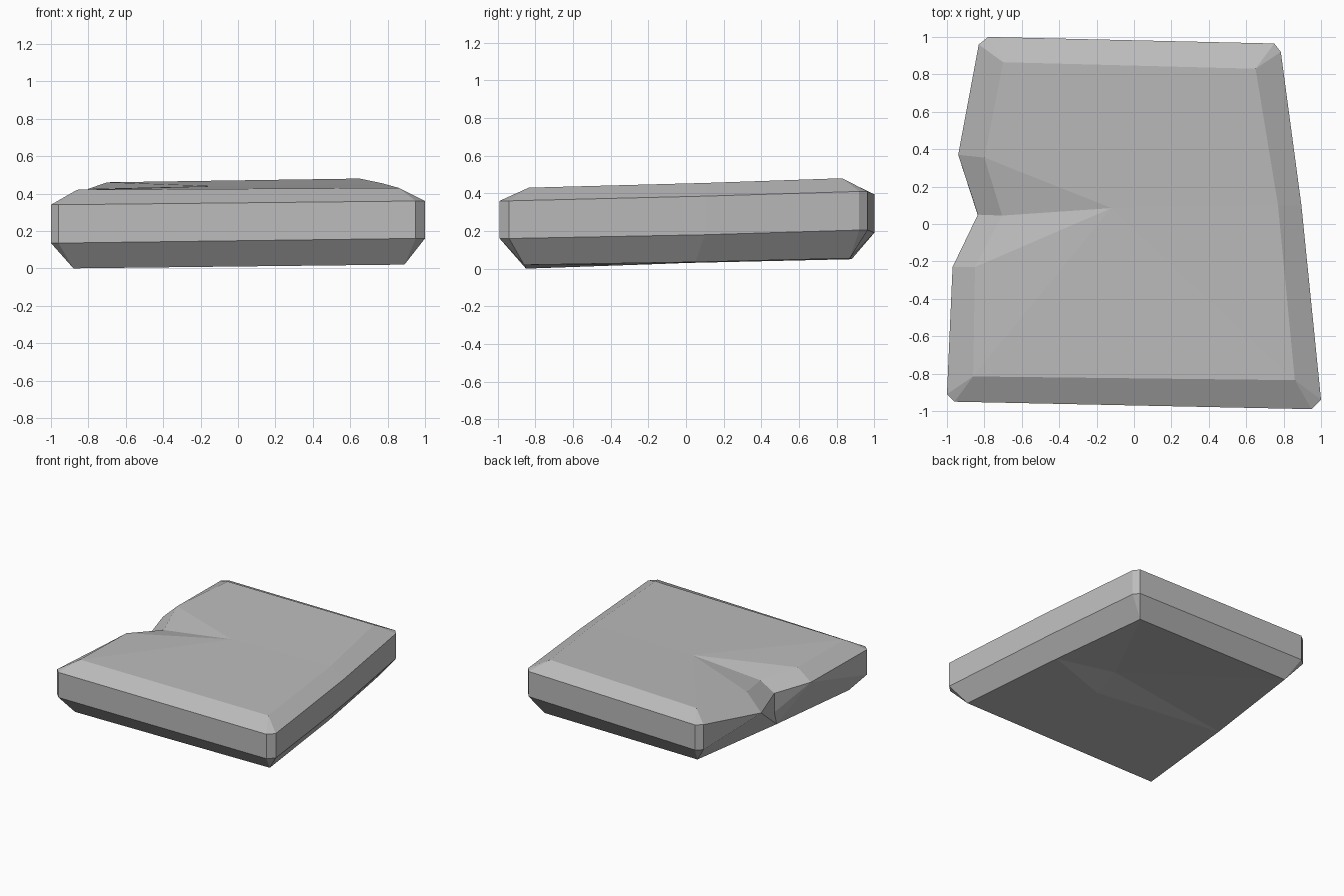
import bpy, bmesh

if "Cube" in bpy.data.objects:
    bpy.data.objects.remove(bpy.data.objects["Cube"])

# Stations around the slab, counter-clockwise from the front left.
# Each: outer points as (x, y, lower z, upper z), then top rim and bottom rim corner.
STATIONS = [
    ([(-1.0, -0.91, .135, .34), (-0.96, -0.95, .135, .34)], (-0.86, -0.815, .42), (-0.88, -0.85, 0)),
    ([(0.95, -0.99, .16, .36), (1.0, -0.94, .16, .36)], (0.86, -0.835, .43), (0.89, -0.86, .02)),
    ([(0.895, 0.1, .18, .385)], (0.77, 0.1, .455), (0.79, 0.05, .035)),
    ([(0.785, 0.92, .205, .41), (0.75, 0.965, .205, .41)], (0.65, 0.83, .48), (0.67, 0.87, .055)),
    ([(-0.78, 1.0, .19, .395), (-0.83, 0.96, .19, .395)], (-0.70, 0.865, .46), (-0.72, 0.88, .05)),
    ([(-0.94, 0.37, .295, .295)], (-0.80, 0.355, .425), None),
    ([(-0.835, 0.05, .15, .305)], (-0.705, 0.045, .375), (-0.82, 0.0, .03)),
    ([(-0.97, -0.23, .325, .325)], (-0.85, -0.23, .415), None),
]

bm = bmesh.new()


def face(*verts):
    """Add a face, ignoring repeated corners."""
    unique = list(dict.fromkeys(verts))
    if len(unique) > 2:
        bm.faces.new(unique)


# Outer wall points and rim corners
lower, upper, top, bottom = [], [], [], []
for outer, t, b in STATIONS:
    lows = [bm.verts.new((x, y, lo)) for x, y, lo, hi in outer]
    ups = [v if lo == hi else bm.verts.new((x, y, hi))
           for v, (x, y, lo, hi) in zip(lows, outer)]
    lower.append(lows)
    upper.append(ups)
    top.append(bm.verts.new(t))
    bottom.append(bm.verts.new(b) if b else None)

# Underside rim corners missing beside the notch use the notch corner
bottom[5] = bottom[7] = bottom[6]

# Walls, sloped borders and clipped corners
n = len(STATIONS)
for i in range(n):
    j = (i + 1) % n
    a, b = lower[i][-1], lower[j][0]
    c, d = upper[i][-1], upper[j][0]
    face(a, b, d, c)
    face(c, d, top[j], top[i])
    face(bottom[i], bottom[j], b, a)
    if len(lower[i]) == 2:
        face(lower[i][0], lower[i][1], upper[i][1], upper[i][0])
        face(upper[i][0], upper[i][1], top[i])
        face(bottom[i], lower[i][1], lower[i][0])

# Top surface with the crack running in from the notch
crack = bm.verts.new((-0.12, 0.085, .44))
for i in range(n):
    face(top[i], top[(i + 1) % n], crack)

# Underside with a shallow step
step_high = bm.verts.new((0.28, 0.12, .075))
step_low = bm.verts.new((0.25, -0.13, .025))
fl, fr, mid, br, bl, notch = (bottom[i] for i in (0, 1, 2, 3, 4, 6))
face(fr, fl, step_low)
face(mid, fr, step_low)
face(step_high, mid, step_low)
face(br, mid, step_high)
face(bl, br, step_high)
face(notch, bl, step_high)
face(notch, step_high, step_low)
face(fl, notch, step_low)

bmesh.ops.recalc_face_normals(bm, faces=bm.faces)
mesh = bpy.data.meshes.new("stone_slab")
bm.to_mesh(mesh)
bm.free()

# Plain grey stone
stone = bpy.data.materials.new("grey stone")
stone.diffuse_color = (0.5, 0.5, 0.5, 1)
stone.use_nodes = True
stone.node_tree.nodes["Principled BSDF"].inputs["Base Color"].default_value = stone.diffuse_color
mesh.materials.append(stone)
slab = bpy.data.objects.new("stone_slab", mesh)
bpy.context.collection.objects.link(slab)
